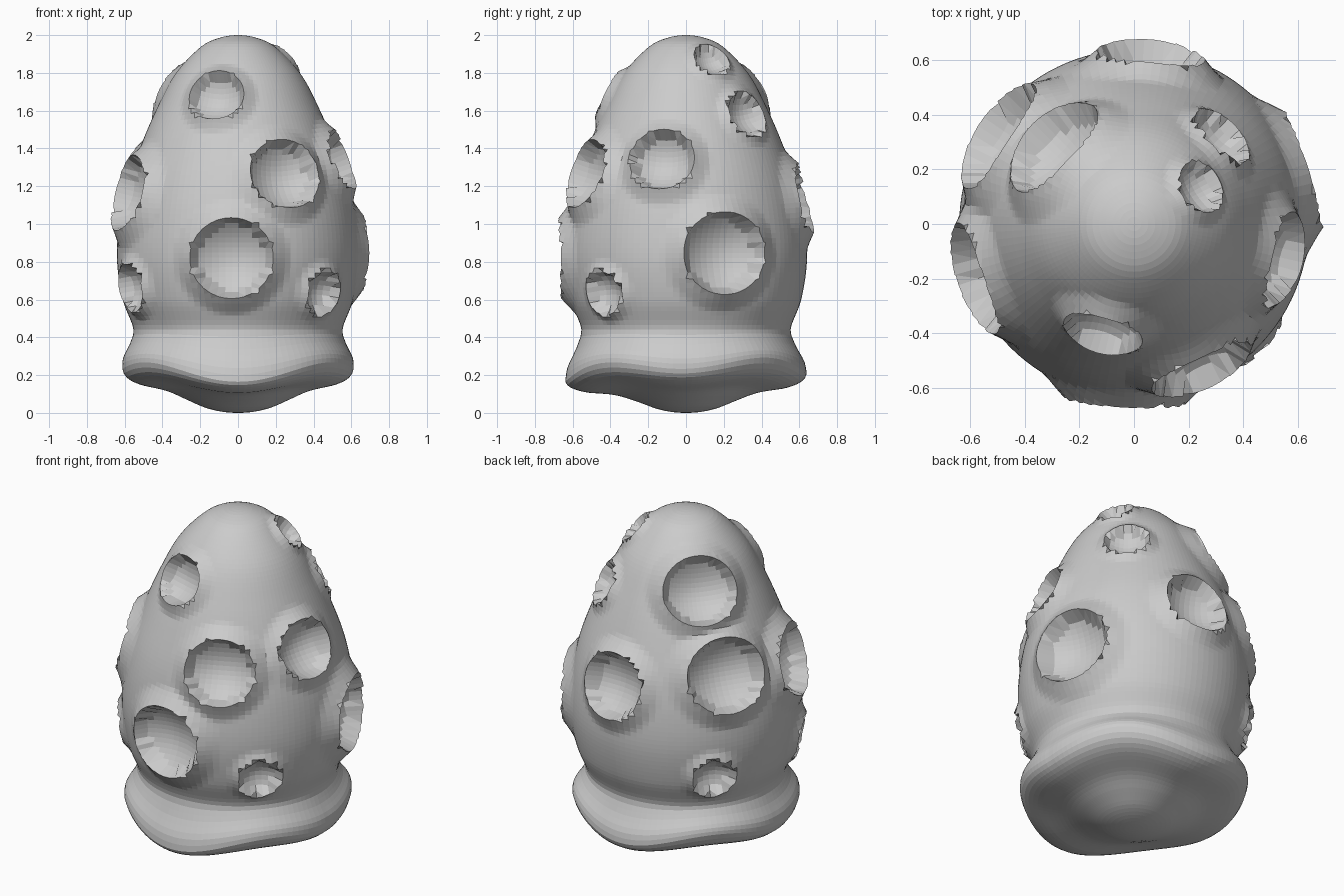
import bpy, bmesh, math
from mathutils import Vector

if "Cube" in bpy.data.objects:
    bpy.data.objects.remove(bpy.data.objects["Cube"])

SEG, ROWS = 112, 104

# Body silhouette (radius, z), top to bottom, including the flared skirt
PROFILE = [(0, 2.0), (0.1, 1.985), (0.2, 1.935), (0.335, 1.79), (0.435, 1.6),
           (0.52, 1.4), (0.59, 1.2), (0.63, 1.0), (0.64, 0.8), (0.61, 0.6),
           (0.555, 0.45), (0.57, 0.375), (0.61, 0.29), (0.60, 0.21), (0.53, 0.16),
           (0.38, 0.12), (0.28, 0.075), (0.18, 0.03), (0.09, 0.007), (0, 0)]

# Pits: azimuth in degrees (0 = +x, -90 = front), height, radius
PITS = [(-106, 1.67, 0.14), (-65, 1.26, 0.185), (-93, 0.82, 0.205),
        (-44, 0.65, 0.115), (-153, 0.66, 0.125), (139, 0.65, 0.115),
        (-13, 1.34, 0.165), (18, 0.855, 0.21), (29, 1.87, 0.095),
        (45, 1.57, 0.12), (84, 1.12, 0.185), (136, 1.67, 0.19),
        (147, 1.23, 0.21), (-161, 1.17, 0.2)]


def smooth_profile(points, count):
    """Catmull-Rom through the points, resampled at equal arc length."""
    pts = [Vector(p) for p in points]
    pts = [Vector((-pts[1].x, pts[1].y))] + pts + [Vector((-pts[-2].x, pts[-2].y))]
    dense = []
    for i in range(1, len(pts) - 2):
        a, b, c, d = pts[i - 1:i + 3]
        for k in range(40):
            t = k / 40
            dense.append(0.5 * (2 * b + (c - a) * t + (2 * a - 5 * b + 4 * c - d) * t * t
                                + (3 * b - a - 3 * c + d) * t ** 3))
    dense.append(pts[-2])
    length = [0.0]
    for p, q in zip(dense, dense[1:]):
        length.append(length[-1] + (q - p).length)
    out, j = [], 0
    for k in range(count + 1):
        s = length[-1] * k / count
        while j < len(dense) - 2 and length[j + 1] < s:
            j += 1
        f = (s - length[j]) / max(length[j + 1] - length[j], 1e-9)
        out.append(dense[j].lerp(dense[j + 1], min(f, 1)))
    return out


def radial(az, r, z):
    return Vector((r * math.cos(az), r * math.sin(az), z))


prof = smooth_profile(PROFILE, ROWS)


def surface_frame(az, i):
    """Point and outward normal of the plain body at profile row i."""
    p = prof[i]
    t = prof[min(i + 1, ROWS)] - prof[max(i - 1, 0)]
    return radial(az, p.x, p.y), radial(az, -t.y, t.x).normalized()


pits = []
for deg, z, r in PITS:
    row = min(range(ROWS), key=lambda i: abs(prof[i].y - z))
    pits.append((*surface_frame(math.radians(deg), row), r))


def pit_offset(p, n):
    """Raised rim outside each pit, steep wall and rounded bowl inside."""
    rim = Vector()
    for c, axis, r in pits:
        d = p - c
        if d.length > r * 2:
            continue
        flat = d - axis * d.dot(axis)
        t = flat.length / r
        h, depth = 0.24 * r, 0.58 * r
        if t < 0.92:
            return axis * -depth * (1 - 0.9 * t * t)
        if t < 1.08:
            # Pull the nearest vertices onto the round rim edge
            return flat * (1 / t - 1) + n * h
        if t < 1.5:
            k = h * (1 - (t - 1) / 0.5) ** 1.3
            if k > rim.length:
                rim = n * k
    return rim


def body_vertex(az, i):
    p, n = surface_frame(az, i)
    q = p + pit_offset(p, n)
    # Skirt waves: drooping at the front, lifted at the sides and diagonals
    w = max(0, 1 - abs(p.z - 0.24) / 0.2) * min(1, prof[i].x / 0.5)
    q.z += w * (0.025 * math.cos(2 * az) - 0.035 * math.cos(4 * az)
                + 0.02 * math.sin(az))
    q.xy *= 1 + 0.045 * w * abs(math.sin(az))
    return q


# Egg-shaped pitted body
bm = bmesh.new()
top = bm.verts.new((0, 0, 2))
rings = [[bm.verts.new(body_vertex(2 * math.pi * s / SEG, i)) for s in range(SEG)]
         for i in range(1, ROWS)]
bottom = bm.verts.new((0, 0, 0))
for s in range(SEG):
    e = (s + 1) % SEG
    bm.faces.new((top, rings[0][s], rings[0][e]))
    for a, b in zip(rings, rings[1:]):
        bm.faces.new((a[s], b[s], b[e], a[e]))
    bm.faces.new((bottom, rings[-1][e], rings[-1][s]))
bmesh.ops.recalc_face_normals(bm, faces=bm.faces)
mesh = bpy.data.meshes.new("pitted_body")
bm.to_mesh(mesh)
bm.free()
body = bpy.data.objects.new("pitted_body", mesh)
bpy.context.collection.objects.link(body)
